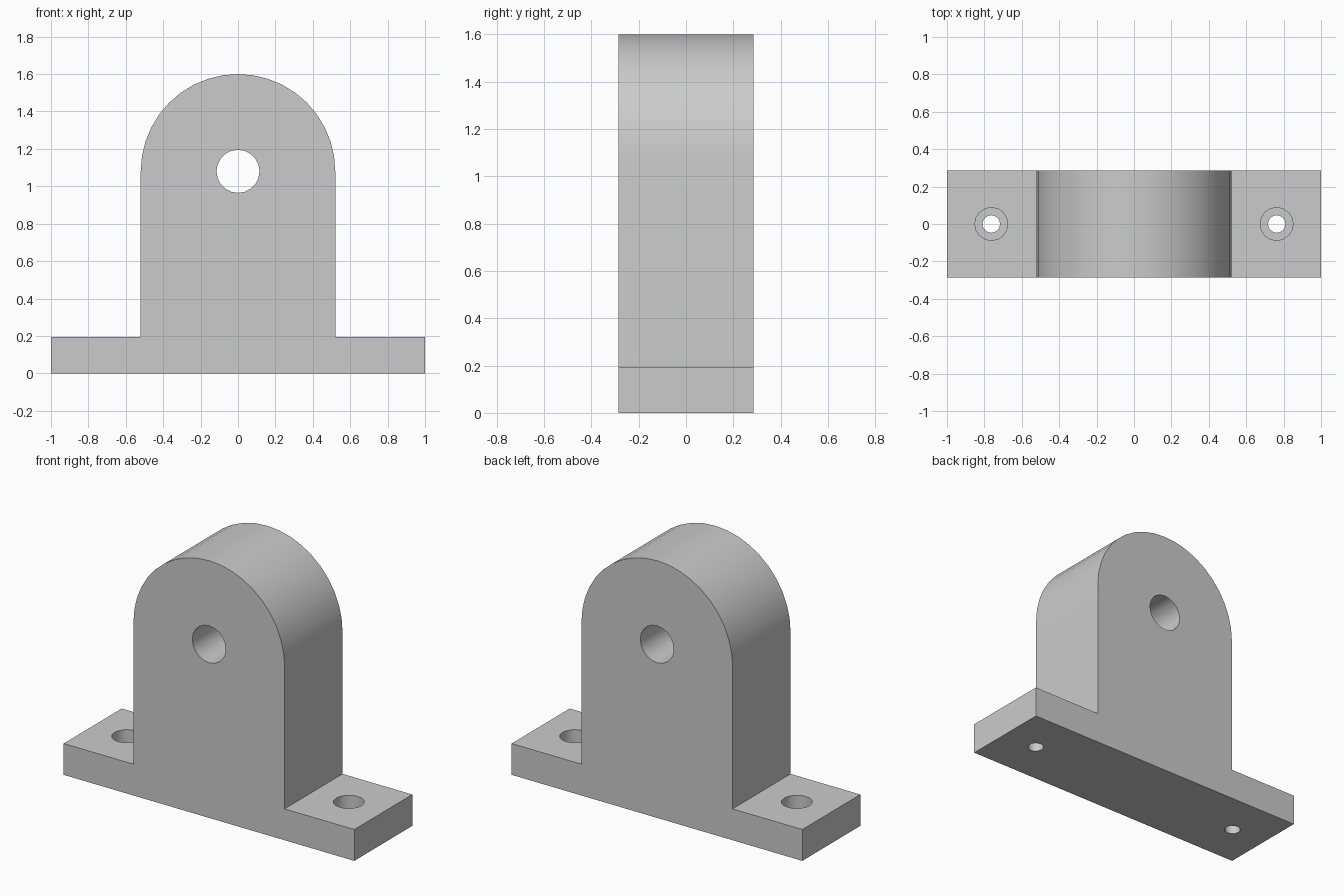
import bpy, bmesh
from math import pi, sin, cos, radians

cube = bpy.data.objects.get("Cube")
if cube:
    bpy.data.objects.remove(cube, do_unlink=True)

HALF_DEPTH = 0.285
BASE_TOP = 0.195
ARCH_R = 0.52
AXIS_Z = 1.08

metal = bpy.data.materials.new("light_grey_metal")
metal.use_nodes = True
colour = (0.6, 0.6, 0.6, 1)
metal.diffuse_color = colour
metal.node_tree.nodes["Principled BSDF"].inputs["Base Color"].default_value = colour


def extrude_profile(name, points):
    """Extrude an x-z outline along y."""
    bm = bmesh.new()
    face = bm.faces.new([bm.verts.new((x, -HALF_DEPTH, z)) for x, z in points])
    out = bmesh.ops.extrude_face_region(bm, geom=[face])
    verts = [v for v in out["geom"] if isinstance(v, bmesh.types.BMVert)]
    bmesh.ops.translate(bm, verts=verts, vec=(0, 2 * HALF_DEPTH, 0))
    bmesh.ops.recalc_face_normals(bm, faces=bm.faces[:])
    mesh = bpy.data.meshes.new(name)
    bm.to_mesh(mesh)
    bm.free()
    obj = bpy.data.objects.new(name, mesh)
    bpy.context.collection.objects.link(obj)
    mesh.materials.append(metal)
    return obj


def drill(target, radius, depth, location, rotation=(0, 0, 0), sides=16):
    """Cut a round hole and discard the cutter."""
    bpy.ops.mesh.primitive_cylinder_add(vertices=sides, radius=radius, depth=depth,
                                        location=location, rotation=rotation)
    cutter = bpy.context.object
    cutter.name = "hole_cutter"
    cutter.hide_render = True
    cutter.data.materials.append(metal)
    mod = target.modifiers.new("hole", "BOOLEAN")
    mod.operation = "DIFFERENCE"
    mod.solver = "EXACT"
    mod.object = cutter
    bpy.context.view_layer.objects.active = target
    bpy.ops.object.modifier_apply(modifier=mod.name)
    bpy.data.objects.remove(cutter, do_unlink=True)


# Bracket body: flanged foot, straight cheeks and round top
steps = 20
arch = [(ARCH_R * cos(pi * i / steps), AXIS_Z + ARCH_R * sin(pi * i / steps))
        for i in range(steps + 1)]
outline = ([(-1, 0), (1, 0), (1, BASE_TOP), (ARCH_R, BASE_TOP)] + arch
           + [(-ARCH_R, BASE_TOP), (-1, BASE_TOP)])
body = extrude_profile("bearing_bracket", outline)

# Shaft bore
drill(body, 0.115, 1, (0, 0, AXIS_Z), (pi / 2, 0, 0), sides=20)

# Counterbored screw holes in both flanges
for side in (-1, 1):
    drill(body, 0.047, 1, (side * 0.763, 0, 0))
    drill(body, 0.088, 0.2, (side * 0.763, 0, BASE_TOP))

# Smooth the curved walls, keep the edges crisp
bpy.ops.object.select_all(action="DESELECT")
body.select_set(True)
bpy.context.view_layer.objects.active = body
bpy.ops.object.shade_smooth_by_angle(angle=radians(30))
